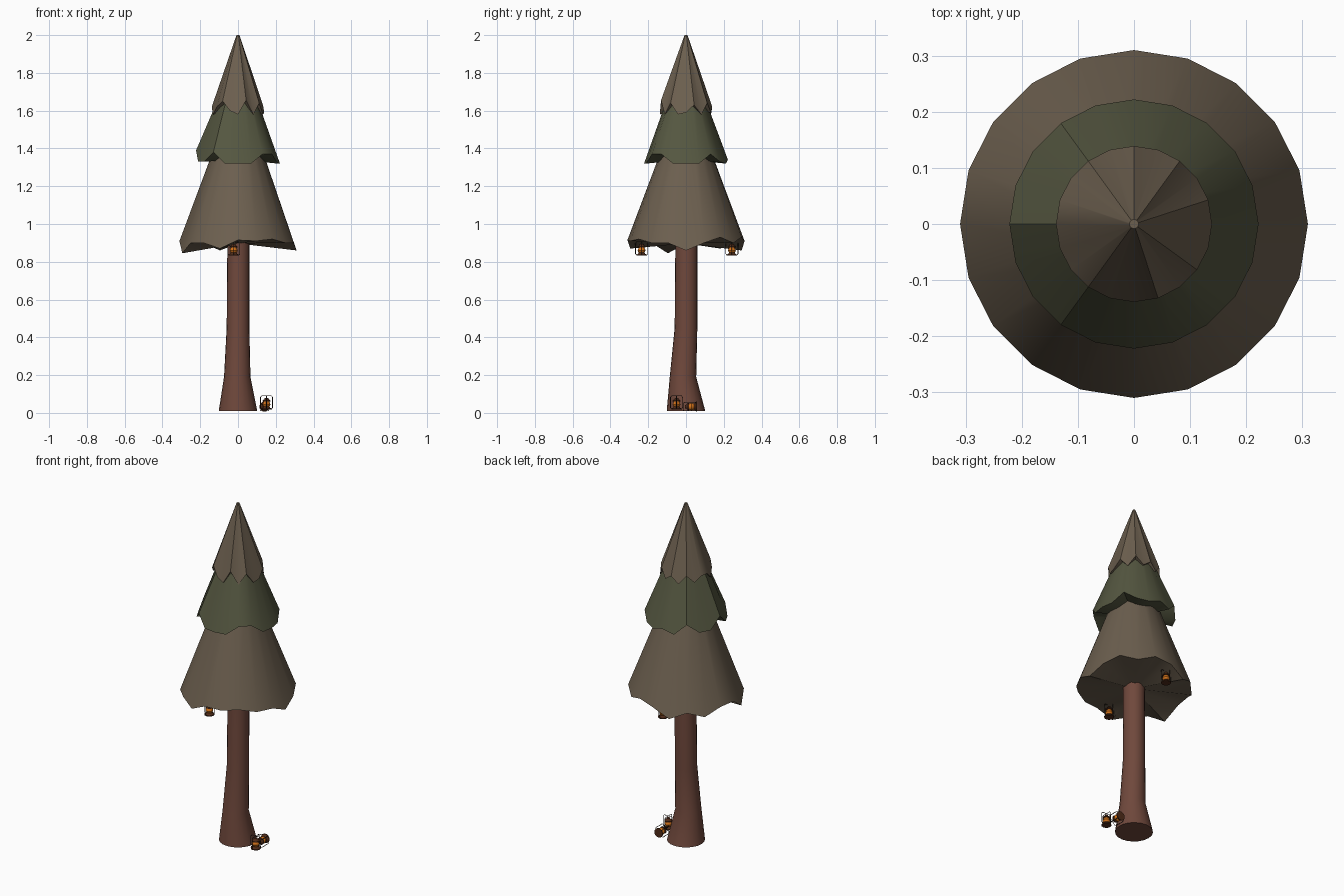
import bpy, bmesh, math
from mathutils import Matrix, Vector

if "Cube" in bpy.data.objects:
    bpy.data.objects.remove(bpy.data.objects["Cube"])


def material(name, rgb):
    m = bpy.data.materials.new(name)
    m.diffuse_color = (*rgb, 1)
    m.use_nodes = True
    m.node_tree.nodes["Principled BSDF"].inputs["Base Color"].default_value = m.diffuse_color
    return m


TAN = material("dry_needles", (0.15, 0.115, 0.078))
GREEN = material("green_needles", (0.09, 0.095, 0.052))
BARK = material("bark", (0.16, 0.065, 0.045))
METAL = material("rusty_metal", (0.08, 0.025, 0.01))
GLOW = material("amber_glass", (0.65, 0.17, 0.01))
WIRE = material("dark_wire", (0.03, 0.02, 0.015))


def make_object(name, bm, mat, angle=40):
    bmesh.ops.recalc_face_normals(bm, faces=bm.faces)
    me = bpy.data.meshes.new(name)
    bm.to_mesh(me)
    bm.free()
    me.materials.append(mat)
    ob = bpy.data.objects.new(name, me)
    bpy.context.collection.objects.link(ob)
    bpy.ops.object.select_all(action='DESELECT')
    ob.select_set(True)
    bpy.context.view_layer.objects.active = ob
    bpy.ops.object.shade_smooth_by_angle(angle=math.radians(angle))
    return ob


def stack_rings(bm, rings, n):
    """Join (cx, cy, z, radius) rings into a capped tube; z may be a list."""
    loops = []
    for cx, cy, z, r in rings:
        loop = []
        for k in range(n):
            a = 2 * math.pi * k / n
            h = z[k] if isinstance(z, list) else z
            loop.append(bm.verts.new((cx + r * math.cos(a), cy + r * math.sin(a), h)))
        loops.append(loop)
    for lo, hi in zip(loops, loops[1:]):
        for k in range(n):
            j = (k + 1) % n
            bm.faces.new((lo[k], lo[j], hi[j], hi[k]))
    # caps are fans so that ragged rims close cleanly
    for loop in (loops[0], loops[-1]):
        c = sum((v.co for v in loop), Vector()) / n
        centre = bm.verts.new(c)
        for k in range(n):
            bm.faces.new((loop[k], loop[(k + 1) % n], centre))


# Trunk: flared foot, slightly bent
bm = bmesh.new()
stack_rings(bm, [(0, 0, 0.01, 0.102), (-0.004, -0.016, 0.19, 0.07),
                 (0, 0, 0.45, 0.06), (0.002, 0.002, 0.93, 0.058)], 20)
make_object("trunk", bm, BARK)

# Foliage tiers: ragged rim heights counted anticlockwise from +x
tiers = [
    ("lower_foliage", TAN, 0.31, 0.112, 1.44,
     [.86, .90, .93, .90, .93, .91, .86, .90, .87, .91,
      .91, .845, .90, .90, .87, .915, .91, .92, .90, .90]),
    ("middle_foliage", GREEN, 0.222, 0.08, 1.72,
     [1.32, 1.32, 1.37, 1.33, 1.32, 1.34, 1.32, 1.38, 1.33, 1.33,
      1.39, 1.33, 1.33, 1.38, 1.32, 1.32, 1.32, 1.37, 1.37, 1.32]),
    ("top_foliage", TAN, 0.139, 0.008, 2.0,
     [1.59, 1.63, 1.58, 1.64, 1.59, 1.62, 1.58, 1.63, 1.59, 1.62,
      1.62, 1.58, 1.62, 1.65, 1.60, 1.58, 1.655, 1.58, 1.64, 1.58]),
]
for name, mat, r_rim, r_top, z_top, rim in tiers:
    bm = bmesh.new()
    stack_rings(bm, [(0, 0, rim, r_rim), (0, 0, z_top, r_top)], 20)
    make_object(name, bm, mat)


def lantern(name, transform):
    """Small oil lantern about 0.075 tall, standing on its own origin."""
    def part(suffix, profile, mat):
        bm = bmesh.new()
        stack_rings(bm, [(0, 0, z, r) for z, r in profile], 12)
        make_object(name + suffix, bm, mat).matrix_world = transform

    part("_base", [(0, .027), (.005, .027), (.011, .018), (.016, .016)], METAL)
    part("_glass", [(.015, .015), (.028, .021), (.044, .014)], GLOW)
    part("_cap", [(.043, .021), (.048, .021), (.056, .011), (.062, .009)], METAL)
    # Crossed wire frames
    curve = bpy.data.curves.new(name + "_wire_path", 'CURVE')
    curve.dimensions = '3D'
    curve.bevel_depth = 0.0018
    curve.bevel_resolution = 0
    outline = [(-.026, .003), (-.032, .01), (-.032, .066), (-.026, .073),
               (.026, .073), (.032, .066), (.032, .01), (.026, .003)]
    for swap in (False, True):
        s = curve.splines.new('POLY')
        s.points.add(len(outline) - 1)
        for p, (u, z) in zip(s.points, outline):
            p.co = (0, u, z, 1) if swap else (u, 0, z, 1)
    curve.materials.append(WIRE)
    ob = bpy.data.objects.new(name + "_frame", curve)
    bpy.context.collection.objects.link(ob)
    ob.matrix_world = transform


# Two lanterns hang under the lower tier, two rest by the foot
lantern("front_lantern", Matrix.Translation((-0.023, -0.235, 0.832)))
lantern("back_lantern", Matrix.Translation((-0.02, 0.243, 0.832)))
lantern("standing_lantern", Matrix.Translation((0.151, -0.05, 0.017)))
lantern("fallen_lantern", Matrix.Translation((0.14, 0.058, 0.033))
        @ Matrix.Rotation(math.radians(90), 4, 'X')
        @ Matrix.Rotation(math.radians(45), 4, 'Z'))
